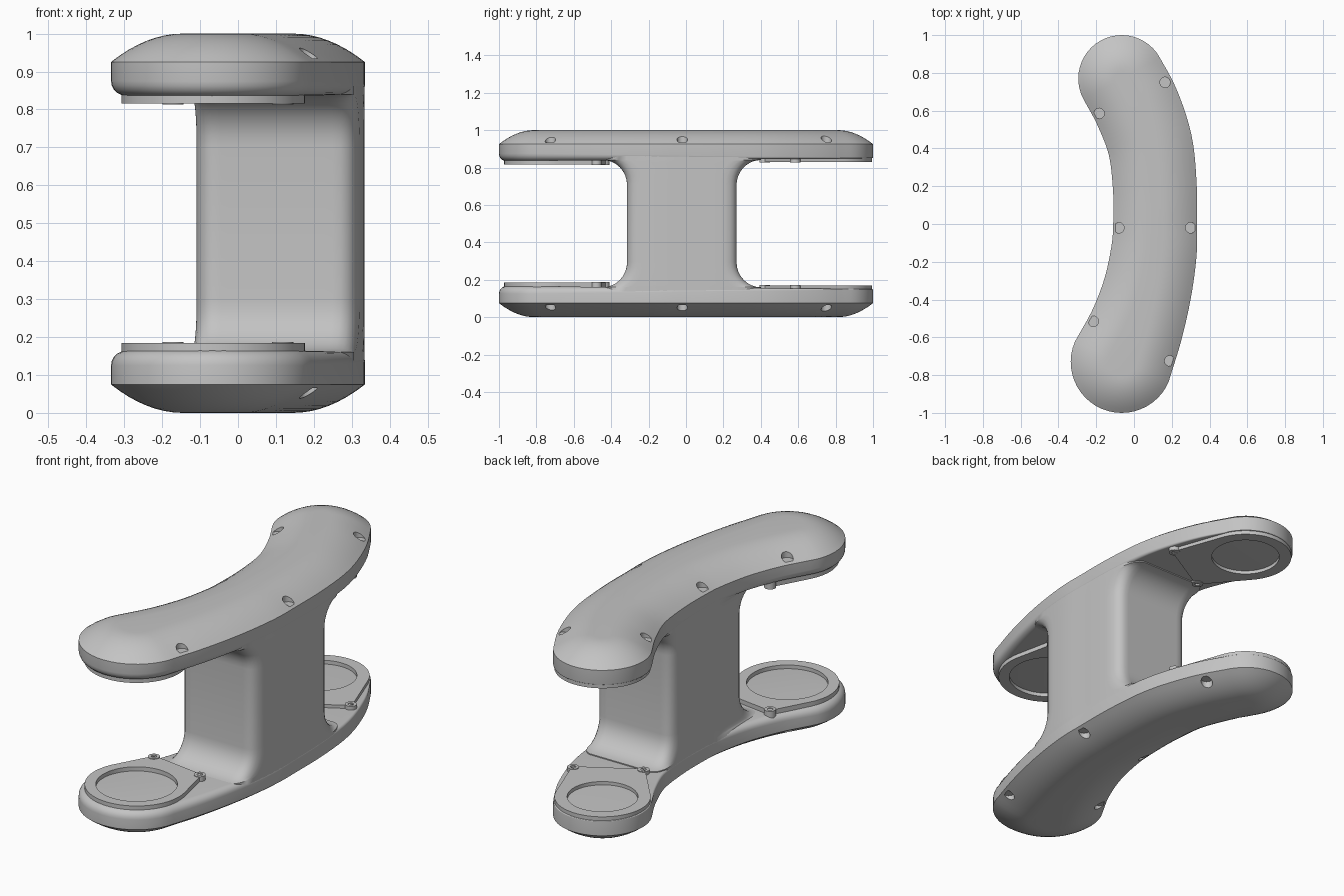
import bpy, bmesh
from math import sin, cos, acos, pi, radians
from mathutils import Vector

cube = bpy.data.objects.get("Cube")
if cube:
    bpy.data.objects.remove(cube, do_unlink=True)

grey = bpy.data.materials.new("mid_grey")
grey.use_nodes = True
grey.diffuse_color = (0.55, 0.55, 0.55, 1)
grey.node_tree.nodes["Principled BSDF"].inputs["Base Color"].default_value = (0.55, 0.55, 0.55, 1)


def finish(bm, name, angle=35):
    bmesh.ops.recalc_face_normals(bm, faces=bm.faces)
    mesh = bpy.data.meshes.new(name)
    bm.to_mesh(mesh)
    bm.free()
    obj = bpy.data.objects.new(name, mesh)
    bpy.context.collection.objects.link(obj)
    mesh.materials.append(grey)
    smooth(mesh, angle)
    return obj


def smooth(mesh, angle=35):
    for p in mesh.polygons:
        p.use_smooth = True
    mesh.set_sharp_from_angle(angle=radians(angle))


def flip(z, upper):
    return 1 - z if upper else z


def loft(bm, rings, upper=False, closed=False):
    """Skin a stack of rings; cap the ends, or join last to first."""
    vs = [[bm.verts.new((p[0], p[1], flip(p[2], upper))) for p in r] for r in rings]
    pairs = list(zip(vs, vs[1:])) + ([(vs[-1], vs[0])] if closed else [])
    for a, b in pairs:
        n = len(a)
        for i in range(n):
            j = (i + 1) % n
            bm.faces.new((a[i], a[j], b[j], b[i]))
    if not closed:
        caps = [bm.faces.new(vs[0][::-1]), bm.faces.new(vs[-1])]
        bm.normal_update()
        bmesh.ops.triangulate(bm, faces=caps, ngon_method='EAR_CLIP')


# Curved spine: x, y and half width, front to back
SPINE = [Vector(p) for p in (
    (-.065, -.73, .27), (.01, -.55, .25), (.07, -.35, .235), (.105, -.15, .227),
    (.112, 0, .222), (.11, .2, .222), (.085, .42, .225), (.015, .62, .23), (-.065, .77, .23))]


def catmull(pts, steps):
    ext = [2 * pts[0] - pts[1]] + pts + [2 * pts[-1] - pts[-2]]
    out = []
    for a, b, c, d in zip(ext, ext[1:], ext[2:], ext[3:]):
        for k in range(steps):
            t = k / steps
            out.append(.5 * (2 * b + (c - a) * t + (2 * a - 5 * b + 4 * c - d) * t * t
                             + (3 * b - a - 3 * c + d) * t ** 3))
    return out + [pts[-1]]


path = catmull(SPINE, 5)
last = len(path) - 1
stations = []
for i, p in enumerate(path):
    tan = (path[min(i + 1, last)] - path[max(i - 1, 0)]).to_2d().normalized()
    stations.append((p.to_2d(), tan, Vector((tan.y, -tan.x)), p.z, i / last))

# Outline entries: centre, outward direction, radius, position along the spine
right = [(c, n, r, t) for c, _, n, r, t in stations]
left = [(c, -n, r, t) for c, _, n, r, t in stations]


def end_cap(station, s):
    c, tan, n, r, t = station
    return [(c, s * (n * cos(a) + tan * sin(a)), r, t)
            for a in (pi * k / 24 for k in range(1, 24))]


outline = right + end_cap(stations[-1], 1) + left[::-1] + end_cap(stations[0], -1)


def edge_x(side, y):
    pts = sorted(((c + n * r) for c, n, r, _ in side), key=lambda p: p.y)
    for a, b in zip(pts, pts[1:]):
        if a.y <= y <= b.y:
            return a.x + (b.x - a.x) * (y - a.y) / (b.y - a.y)
    return pts[-1].x


# Plates: domed outside, filleted inner rim that sharpens towards the back
DOME, RIM = .19, .075


def dome_ring(u):
    return [(*(c + n * (r - DOME * u)), RIM * (1 - u) ** 2) for c, n, r, _ in outline]


def rim_ring(a):
    ring = []
    for c, n, r, t in outline:
        f = .036 * (1 - t) + .004
        p = c + n * (r - f * (1 - cos(a)))
        ring.append((p.x, p.y, .158 - .008 * p.y - f * (1 - sin(a))))
    return ring


SCREWS = [(.165, .75), (-.185, .585), (-.08, -.02), (.3, -.02), (-.215, -.515), (.19, -.725)]


def plate(name, upper):
    bm = bmesh.new()
    rings = [dome_ring(1 - k / 8) for k in range(9)]
    rings += [rim_ring(pi / 2 * k / 5) for k in range(6)]
    loft(bm, rings, upper)
    obj = finish(bm, name)
    # screw pockets cut into the dome
    cut = bmesh.new()
    for x, y in SCREWS:
        loft(cut, [[(x + .028 * cos(a), y + .028 * sin(a), z)
                    for a in (pi * k / 10 for k in range(20))] for z in (-.05, .066)], upper)
    cutter = finish(cut, "pocket_cutter")
    cutter.hide_render = True
    mod = obj.modifiers.new("pockets", 'BOOLEAN')
    mod.operation, mod.solver, mod.object = 'DIFFERENCE', 'EXACT', cutter
    deps = bpy.context.evaluated_depsgraph_get()
    mesh = bpy.data.meshes.new_from_object(obj.evaluated_get(deps))
    obj.modifiers.clear()
    obj.data = mesh
    smooth(mesh)
    bpy.data.objects.remove(cutter, do_unlink=True)


# Column: rounded section, flush on the outer curve, straight on the inner
# side, flaring into both plates
def column():
    q, n = .22, 20
    square = [Vector((-1 + 2 * k / n, -1)) for k in range(n)]
    square += [Vector((-p.y, p.x)) for p in square] + [-p for p in square] \
        + [Vector((p.y, -p.x)) for p in square]
    section = []
    for p in square:
        core = Vector([max(q - 1, min(1 - q, v)) for v in p])
        section.append(core + (p - core).normalized() * q)

    def ring(z, flare):
        y0, y1 = -.315 - flare, .27 + flare
        pts = []
        for u, v in section:
            y = (y0 + y1) / 2 + v * (y1 - y0) / 2
            a, b = max(edge_x(left, y), -.11 - .1 * flare), edge_x(right, y)
            pts.append(((a + b) / 2 + u * ((b - a) / 2 - .001), y, z))
        return pts

    levels = [(.08, .13)] + [(.16 + .135 * (1 - cos(a)), .13 * (1 - sin(a)))
                             for a in (pi / 2 * k / 8 for k in range(9))]
    levels += [(1 - z, f) for z, f in levels[::-1]]
    bm = bmesh.new()
    loft(bm, [ring(z, f) for z, f in levels])
    finish(bm, "column", 50)


# Round seat: raised ring with a flat bracket and two screw ears
def seat(name, centre, ro, ri, edge, aim, top, upper):
    cx, cy = centre
    ear = radians(28)
    dist = edge / cos(ear)
    phi = ear + acos(ro / dist)

    def reach(a):
        d = abs((a - aim + pi) % (2 * pi) - pi)
        return min(edge / cos(d), ro / cos(phi - d)) if d < phi else ro

    def circle(x, y, rad, z, n):
        return [(x + rad(a) * cos(a), y + rad(a) * sin(a), z)
                for a in (2 * pi * k / n for k in range(n))]

    bm = bmesh.new()
    inner = lambda a: ri
    loft(bm, [circle(cx, cy, reach, .12, 96), circle(cx, cy, reach, top, 96),
              circle(cx, cy, inner, top, 96), circle(cx, cy, inner, .12, 96)], upper, True)
    for s in (-1, 1):
        x = cx + (dist - .012) * cos(aim + s * ear)
        y = cy + (dist - .012) * sin(aim + s * ear)
        big, small = (lambda a: .028), (lambda a: .013)
        loft(bm, [circle(x, y, big, .12, 24), circle(x, y, big, top + .003, 24),
                  circle(x, y, small, top + .003, 24), circle(x, y, small, .12, 24)], upper, True)
    finish(bm, name)


column()
for label, upper in (("lower", False), ("upper", True)):
    plate(label + "_plate", upper)
    seat(label + "_front_seat", (-.065, -.73), .242, .19, .285, radians(82), .184, upper)
    seat(label + "_back_seat", (-.065, .77), .224, .165, .32, radians(-60), .17, upper)
